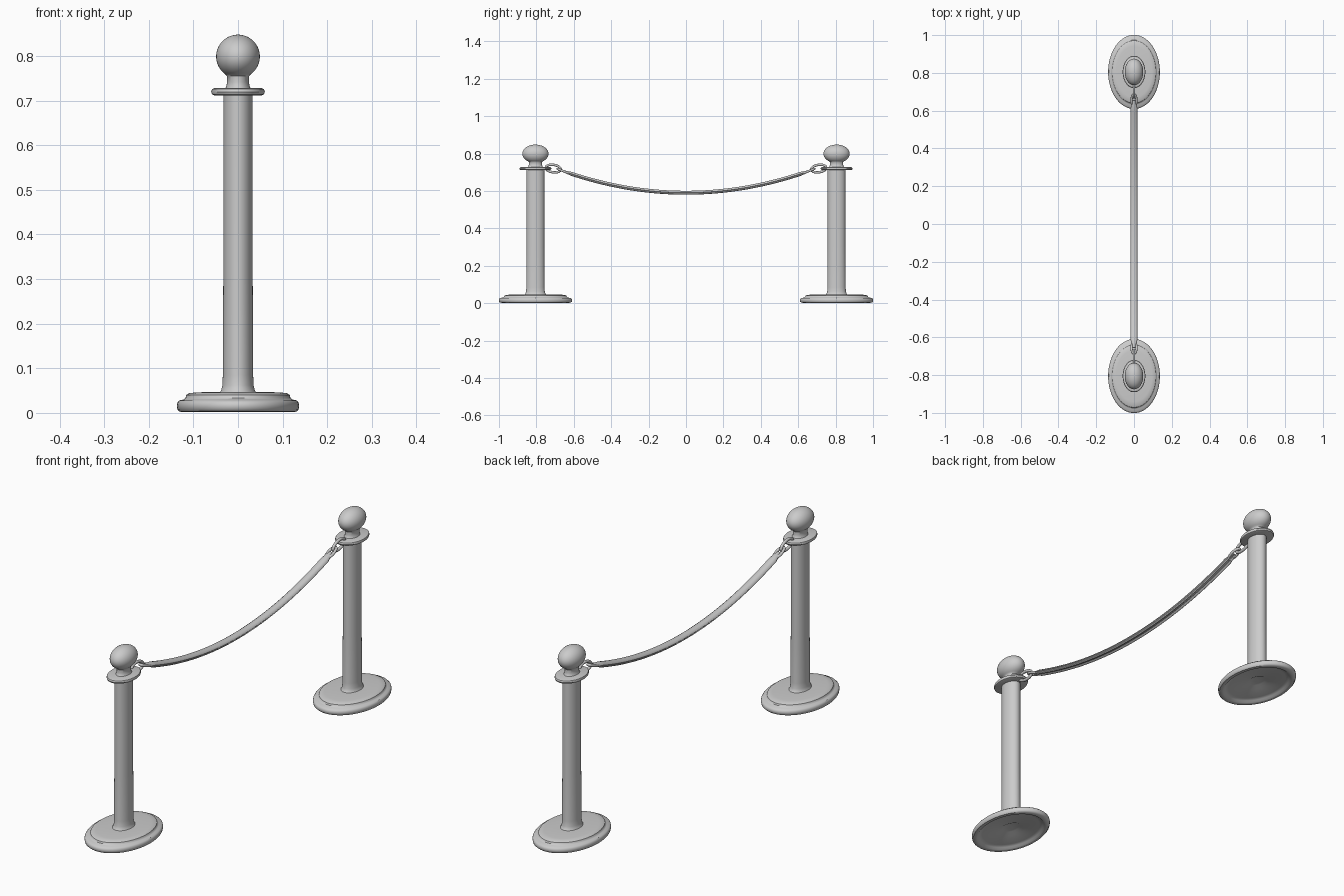
import bpy, bmesh, math
from mathutils import Vector, Matrix

if "Cube" in bpy.data.objects:
    bpy.data.objects.remove(bpy.data.objects["Cube"])

POST_Y = 0.805
STRETCH = 1.43   # posts are oval, longer along y


def finish(name, bm, angle=40):
    bmesh.ops.remove_doubles(bm, verts=bm.verts, dist=1e-6)
    bmesh.ops.recalc_face_normals(bm, faces=bm.faces)
    me = bpy.data.meshes.new(name)
    bm.to_mesh(me)
    bm.free()
    ob = bpy.data.objects.new(name, me)
    bpy.context.collection.objects.link(ob)
    bpy.ops.object.select_all(action='DESELECT')
    ob.select_set(True)
    bpy.context.view_layer.objects.active = ob
    bpy.ops.object.shade_smooth_by_angle(angle=math.radians(angle))
    return ob


def bridge(bm, rings, closed=False):
    pairs = list(zip(rings, rings[1:]))
    if closed:
        pairs.append((rings[-1], rings[0]))
    for a, b in pairs:
        n = len(a)
        for i in range(n):
            bm.faces.new((a[i], a[(i + 1) % n], b[(i + 1) % n], b[i]))


def lathe(name, profile, y, segments=64):
    bm = bmesh.new()
    rings = []
    for r, z in profile:
        rings.append([bm.verts.new((r * math.cos(t), y + r * STRETCH * math.sin(t), z))
                      for t in (2 * math.pi * i / segments for i in range(segments))])
    bridge(bm, rings)
    for ring in (rings[0], rings[-1]):
        if profile[rings.index(ring)][0] < 0.01:
            bm.faces.new(ring)
    return finish(name, bm)


def link(name, centre, half_len, half_width, tube, tilt, flat):
    # oval chain link: long axis along y, lying flat or standing upright
    bm = bmesh.new()
    rings = []
    for i in range(40):
        t = 2 * math.pi * i / 40
        p = Vector((half_width * math.sin(t), half_len * math.cos(t), 0))
        out = Vector((half_len * math.sin(t), half_width * math.cos(t), 0)).normalized()
        rings.append([bm.verts.new(p + tube * (math.cos(a) * out + Vector((0, 0, math.sin(a)))))
                      for a in (2 * math.pi * j / 12 for j in range(12))])
    bridge(bm, rings, closed=True)
    rot = Matrix.Rotation(tilt, 4, 'X')
    if not flat:
        rot = rot @ Matrix.Rotation(math.pi / 2, 4, 'Y')
    bm.transform(Matrix.Translation(centre) @ rot)
    return finish(name, bm, 60)


# Oval base with two rounded steps and a dished underside
base = [(0.005, 0.024), (0.028, 0.024), (0.042, 0.016), (0.100, 0.014), (0.112, 0.010),
        (0.118, 0.003), (0.124, 0.002), (0.132, 0.003), (0.136, 0.008), (0.137, 0.016),
        (0.136, 0.023), (0.132, 0.028), (0.122, 0.030), (0.118, 0.033), (0.116, 0.040),
        (0.110, 0.044), (0.095, 0.046), (0.045, 0.047), (0.005, 0.047)]
# Shaft with a flared foot
shaft = [(0.005, 0.044), (0.042, 0.044), (0.038, 0.050), (0.035, 0.062), (0.034, 0.085),
         (0.033, 0.30), (0.033, 0.715), (0.005, 0.715)]
# Rounded collar disc
collar = [(0.005, 0.712), (0.054, 0.712), (0.058, 0.714), (0.060, 0.720), (0.058, 0.726),
          (0.054, 0.728), (0.005, 0.728)]
# Neck and ball knob
knob = [(0.005, 0.725), (0.029, 0.726), (0.026, 0.732), (0.0245, 0.742), (0.025, 0.755)]
knob += [(0.049 * math.sin(a), 0.799 - 0.049 * math.cos(a))
         for a in (math.radians(35 + 140 * k / 24) for k in range(25))]

for side, s in (("front", -1), ("back", 1)):
    y = s * POST_Y
    lathe(side + "_base", base, y)
    lathe(side + "_shaft", shaft, y)
    lathe(side + "_collar", collar, y)
    lathe(side + "_knob", knob, y)
    # Upright ring at the collar, then a flat link holding the rope
    link(side + "_ring", (0, s * 0.710, 0.720), 0.040, 0.020, 0.0065, s * 0.15, False)
    link(side + "_rope_link", (0, s * 0.655, 0.706), 0.034, 0.013, 0.006, s * 0.36, True)


# Sagging rope: flattened section with lengthwise grooves on sides and underside
section = [(0, 0.011), (0.009, 0.010), (0.016, 0.005), (0.018, 0.001), (0.015, -0.002),
           (0.016, -0.006), (0.012, -0.010), (0.006, -0.009), (0.003, -0.005)]
section += [(0, -0.005)] + [(-x, z) for x, z in reversed(section[1:])]
bm = bmesh.new()
rings = []
END, STEPS = 0.655, 64
for i in range(STEPS + 1):
    y = -END + 2 * END * i / STEPS
    slope = 0.54 * y
    up = Vector((0, -slope, 1)).normalized()
    k = min(1, 0.45 + (END - abs(y)) / 0.07)
    centre = Vector((0, y, 0.59 + 0.27 * y * y))
    rings.append([bm.verts.new(centre + Vector((x * k, 0, 0)) + up * z * k) for x, z in section])
bridge(bm, rings)
bm.faces.new(rings[0])
bm.faces.new(rings[-1])
finish("rope", bm, 45)
